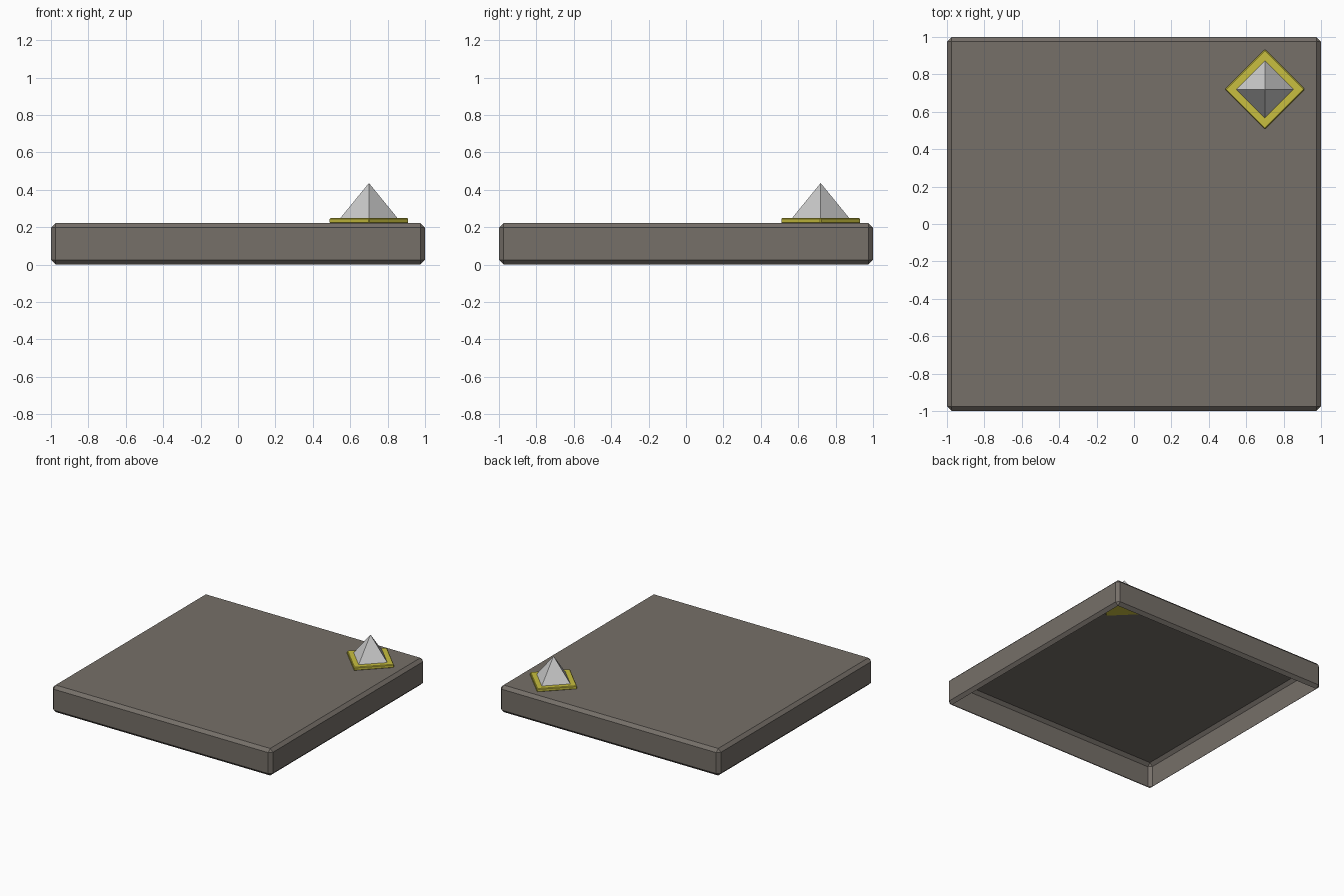
import bpy, bmesh, math
from mathutils import Matrix

if "Cube" in bpy.data.objects:
    bpy.data.objects.remove(bpy.data.objects["Cube"])


def finish(bm, name, color=None):
    mesh = bpy.data.meshes.new(name)
    bm.to_mesh(mesh)
    bm.free()
    ob = bpy.data.objects.new(name, mesh)
    bpy.context.collection.objects.link(ob)
    if color:
        mat = bpy.data.materials.new(name + "_colour")
        mat.diffuse_color = (*color, 1)
        mat.use_nodes = True
        mat.node_tree.nodes["Principled BSDF"].inputs["Base Color"].default_value = mat.diffuse_color
        mesh.materials.append(mat)
    return ob


def chamfered_box(size, center, bevel, turn=0.0):
    bm = bmesh.new()
    bmesh.ops.create_cube(bm, size=1, matrix=Matrix.Diagonal((*size, 1)))
    bmesh.ops.bevel(bm, geom=bm.edges[:], offset=bevel, segments=1,
                    profile=0.5, affect='EDGES')
    bmesh.ops.transform(bm, verts=bm.verts[:], matrix=Matrix.Translation(center)
                        @ Matrix.Rotation(turn, 4, 'Z'))
    return bm


PX, PY = 0.70, 0.72

# floor slab: chamfered shell, open underneath
bm = chamfered_box((2, 2, 0.222), (0, 0, 0.111), 0.025)
bm.normal_update()
under = [f for f in bm.faces if f.normal.z < -0.99]
bmesh.ops.delete(bm, geom=under, context='FACES')
finish(bm, "floor_slab", (0.18, 0.16, 0.14))

# diamond base plate, lightly chamfered
bm = chamfered_box((0.302, 0.302, 0.028), (PX, PY, 0.234), 0.005, math.radians(45))
finish(bm, "spike_plate", (0.58, 0.52, 0.05))

# four-sided spike, corners along x and y
bm = bmesh.new()
bmesh.ops.create_cone(bm, cap_ends=True, segments=4, radius1=0.155, radius2=0,
                      depth=0.19, matrix=Matrix.Translation((PX, PY, 0.341)))
finish(bm, "spike")
